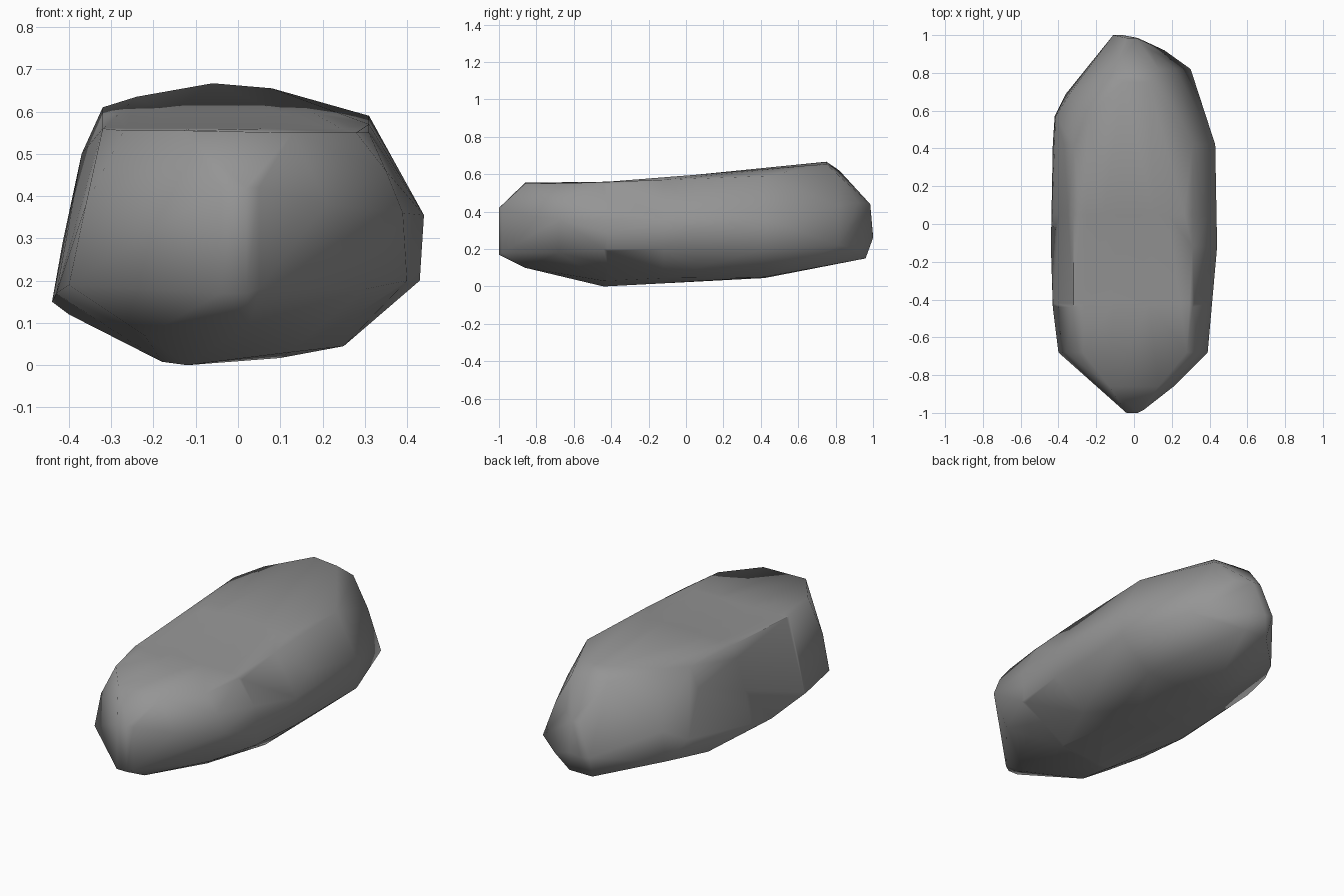
import bpy, bmesh

# Cross-section outlines along the boulder: y -> (x, z) corners
sections = {
    # front nose
    -1.00: [(-0.04, 0.17), (-0.04, 0.42), (0.02, 0.17), (0.02, 0.42)],
    -0.985: [(0.05, 0.18), (0.05, 0.42)],
    -0.86: [(-0.13, 0.555), (0.13, 0.55), (0.21, 0.38), (0.03, 0.10)],
    # front shoulder
    -0.68: [(-0.40, 0.19), (-0.36, 0.38), (-0.27, 0.555), (0.28, 0.55),
            (0.35, 0.46), (0.39, 0.36), (0.30, 0.18), (-0.22, 0.07)],
    # belly
    -0.44: [(-0.18, 0.008), (-0.12, 0.0), (0.12, 0.03), (0.40, 0.20),
            (-0.43, 0.17), (-0.32, 0.56), (0.31, 0.55)],
    -0.12: [(-0.44, 0.15), (-0.40, 0.12), (0.10, 0.017), (0.25, 0.045),
            (0.43, 0.20), (0.44, 0.355), (0.31, 0.57)],
    0.42: [(0.43, 0.20), (0.43, 0.36), (0.31, 0.59), (-0.32, 0.61),
           (-0.37, 0.50), (-0.43, 0.17), (-0.16, 0.045), (0.25, 0.05)],
    # back shoulder and crest
    0.57: [(-0.42, 0.20), (-0.415, 0.29), (-0.24, 0.635)],
    0.69: [(-0.36, 0.20), (-0.34, 0.36)],
    0.75: [(-0.06, 0.667), (0.08, 0.655)],
    0.82: [(0.30, 0.22), (0.22, 0.43), (0.13, 0.59), (-0.10, 0.62)],
    # back end
    0.92: [(0.16, 0.20), (0.09, 0.45)],
    0.96: [(-0.10, 0.15), (0.04, 0.15)],
    0.985: [(0.02, 0.26), (0.01, 0.44), (-0.04, 0.44)],
    1.00: [(-0.11, 0.27), (-0.06, 0.26)],
}

# Wrap the corners in a faceted skin
bm = bmesh.new()
for y, outline in sections.items():
    for x, z in outline:
        bm.verts.new((x, y, z))
bmesh.ops.convex_hull(bm, input=bm.verts)
loose = [v for v in bm.verts if not v.link_faces]
bmesh.ops.delete(bm, geom=loose, context='VERTS')

# Shallow sag along the top
for y, top in ((-0.42, 0.56), (0.05, 0.597)):
    bmesh.ops.bisect_plane(bm, geom=bm.verts[:] + bm.edges[:] + bm.faces[:],
                           plane_co=(0, y, 0), plane_no=(0, 1, 0))
    for v in bm.verts:
        if abs(v.co.y - y) < 0.001:
            v.co.z = min(v.co.z, top)

bmesh.ops.triangulate(bm, faces=bm.faces[:])
bmesh.ops.recalc_face_normals(bm, faces=bm.faces)
for f in bm.faces:
    f.smooth = True

mesh = bpy.data.meshes.new("boulder")
bm.to_mesh(mesh)
bm.free()
boulder = bpy.data.objects.new("boulder", mesh)
bpy.context.collection.objects.link(boulder)

# Dark stone colour
stone = bpy.data.materials.new("dark_stone")
stone.diffuse_color = (0.3, 0.3, 0.3, 1)
mesh.materials.append(stone)
